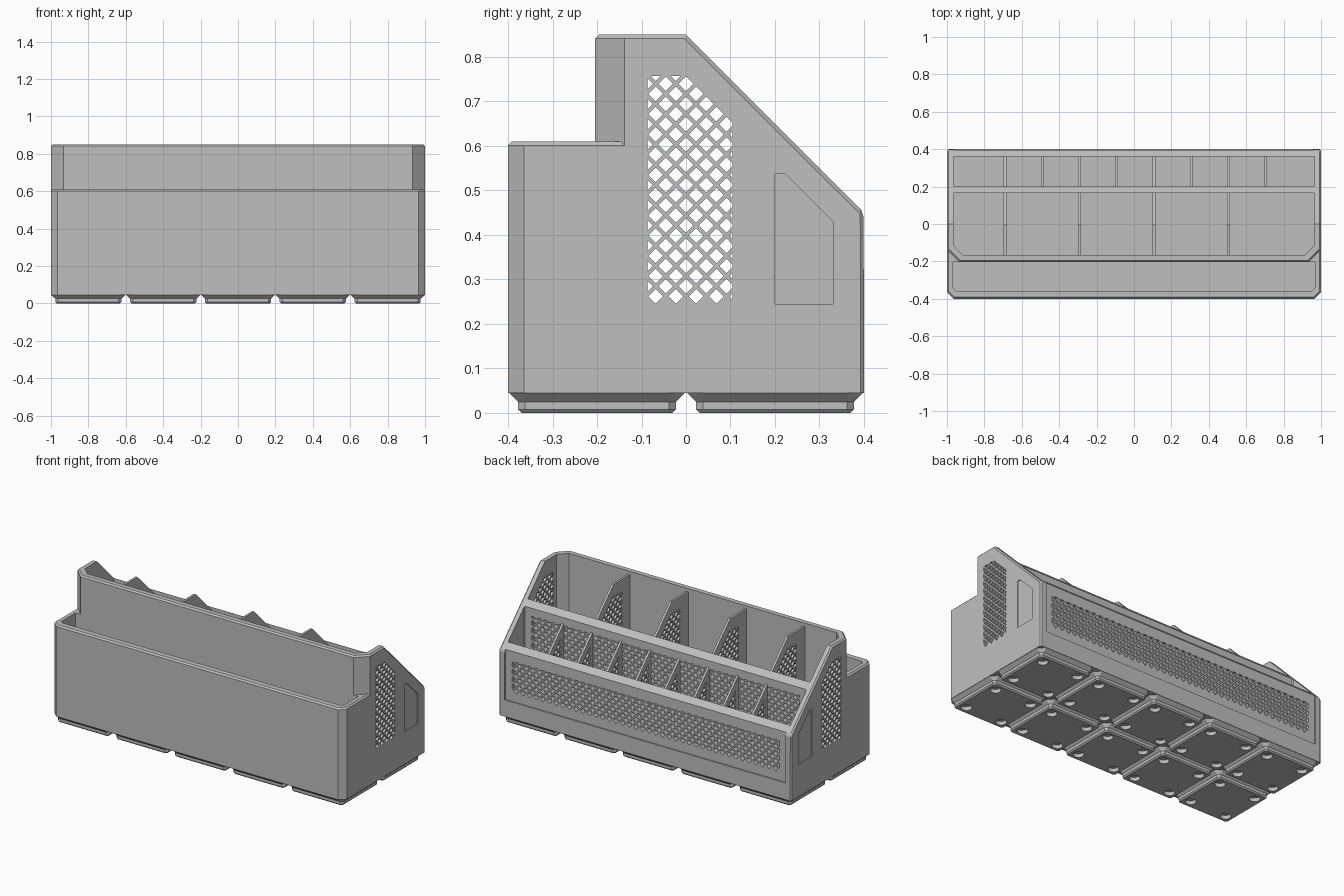
import bpy, bmesh, math

cube = bpy.data.objects.get("Cube")
if cube:
    bpy.data.objects.remove(cube, do_unlink=True)

# Single plastic colour
grey = bpy.data.materials.new("plain_grey_plastic")
grey.use_nodes = True
GREY = (0.52, 0.52, 0.52, 1)
grey.diffuse_color = GREY
for node in grey.node_tree.nodes:
    if node.type == 'BSDF_PRINCIPLED':
        node.inputs["Base Color"].default_value = GREY
        node.inputs["Roughness"].default_value = 0.6


def prism(bm, axis, points, lo, hi):
    """Extrude a 2D outline along an axis."""
    place = {'x': lambda u, v, d: (d, u, v),
             'y': lambda u, v, d: (u, d, v),
             'z': lambda u, v, d: (u, v, d)}[axis]
    a = [bm.verts.new(place(u, v, lo)) for u, v in points]
    b = [bm.verts.new(place(u, v, hi)) for u, v in points]
    skin(bm, [a, b])


def skin(bm, rings):
    """Close a stack of rings into a solid."""
    n = len(rings[0])
    bm.faces.new(rings[0][::-1])
    bm.faces.new(rings[-1])
    for a, b in zip(rings, rings[1:]):
        for i in range(n):
            j = (i + 1) % n
            bm.faces.new((a[i], a[j], b[j], b[i]))


def make(name, bm):
    bmesh.ops.recalc_face_normals(bm, faces=bm.faces[:])
    mesh = bpy.data.meshes.new(name)
    bm.to_mesh(mesh)
    bm.free()
    mesh.materials.append(grey)
    obj = bpy.data.objects.new(name, mesh)
    bpy.context.collection.objects.link(obj)
    return obj


def solid(name, *prisms):
    bm = bmesh.new()
    for p in prisms:
        prism(bm, *p)
    return make(name, bm)


def combine(obj, tool, operation='DIFFERENCE'):
    """Apply a boolean and discard the tool."""
    tool.hide_render = True
    mod = obj.modifiers.new("boolean", 'BOOLEAN')
    mod.operation, mod.solver, mod.object = operation, 'MANIFOLD', tool
    bpy.context.view_layer.update()
    graph = bpy.context.evaluated_depsgraph_get()
    mesh = bpy.data.meshes.new_from_object(obj.evaluated_get(graph))
    obj.modifiers.clear()
    obj.data = mesh
    mesh.materials.clear()
    mesh.materials.append(grey)
    bpy.data.objects.remove(tool, do_unlink=True)


def outline(x, y0, y1, front, back=0):
    """Rectangle with cut corners at the front and back."""
    half = [(x - front, y0), (x, y0 + front)]
    half += [(x, y1 - back), (x - back, y1)] if back else [(x, y1)]
    return half + [(-u, v) for u, v in reversed(half)]


def rect(u0, u1, v0, v1):
    return [(u0, v0), (u1, v0), (u1, v1), (u0, v1)]


def lattice(axis, clip, lo, hi, pitch=0.0455, r=0.0166):
    """Staggered diamond holes trimmed to a clip outline."""
    us, vs = [p[0] for p in clip], [p[1] for p in clip]
    step = pitch / 2
    rows = int((max(vs) - min(vs)) / step) + 1
    cols = int(max(abs(u) for u in us) / pitch) + 2
    bm = bmesh.new()
    for k in range(rows):
        v = min(vs) + 0.017 + k * step
        for i in range(-cols, cols + 1):
            u = i * pitch + (step if k % 2 == 0 else 0)
            if min(us) - r < u < max(us) + r:
                prism(bm, axis, [(u - r, v), (u, v - r), (u + r, v), (u, v + r)], lo, hi)
    holes = make("lattice_cutter", bm)
    combine(holes, solid("clip", (axis, clip, lo - 0.01, hi + 0.01)), 'INTERSECT')
    return holes


def bevel_rim(bm, size=0.009):
    """Chamfer the edges between upper faces and the walls."""
    bmesh.ops.recalc_face_normals(bm, faces=bm.faces[:])
    bm.normal_update()
    rim = [e for e in bm.edges
           if sorted(f.normal.z > 0.5 for f in e.link_faces) == [False, True]]
    bmesh.ops.bevel(bm, geom=rim, offset=size, segments=1, affect='EDGES')


BASE, FLOOR, TOP, STEP = 0.045, 0.067, 0.85, 0.61

# Outer shell: low front bin plus tall sloped rear section
bm = bmesh.new()
prism(bm, 'z', outline(1, -0.4, 0.1, 0.036), BASE, STEP)
bevel_rim(bm)
body = make("organizer_body", bm)

bm = bmesh.new()
prism(bm, 'z', outline(1, -0.204, 0.4, 0.066, 0.008), BASE, TOP)
cut = bmesh.ops.bisect_plane(bm, geom=bm.verts[:] + bm.edges[:] + bm.faces[:],
                             plane_co=(0, 0, TOP), plane_no=(0, 1, 1), clear_outer=True)
bmesh.ops.holes_fill(bm, edges=[e for e in bm.edges if e.is_boundary])
bevel_rim(bm)
combine(body, make("rear_shell", bm), 'UNION')
# Solid ledge at the front corners of the tall section
combine(body, solid("corner_ledges", ('z', rect(0.93, 0.998, -0.22, -0.13), BASE + 0.01, STEP - 0.01),
                    ('z', rect(-0.998, -0.93, -0.22, -0.13), BASE + 0.01, STEP - 0.01)), 'UNION')

# Compartments
combine(body, solid("cavities",
                    ('z', outline(0.967, -0.357, -0.204, 0.016), FLOOR, 1),
                    ('z', outline(0.965, -0.165, 0.167, 0.05), FLOOR, 1),
                    ('z', outline(0.965, 0.2, 0.36, 0.004), FLOOR, 1)))

# Recessed back panel and side label panels
combine(body, solid("back_recess", ('y', rect(-0.96, 0.96, 0.148, 0.6), 0.392, 0.5)))
label = [(0.2, 0.245), (0.33, 0.245), (0.33, 0.43), (0.222, 0.538), (0.2, 0.538)]
combine(body, solid("label_recess", ('x', label, 0.994, 1.1), ('x', label, -1.1, -0.994)))

# Lattice windows in the sides, the back wall and the middle wall
window = [(-0.086, 0.245), (0.104, 0.245), (0.104, 0.655), (0.004, 0.757), (-0.086, 0.757)]
combine(body, lattice('x', window, -1.1, 1.1))
combine(body, lattice('y', rect(-0.915, 0.915, 0.2, 0.395), 0.33, 0.45))
combine(body, lattice('y', rect(-0.915, 0.915, 0.2, 0.6), 0.1, 0.25))


def dividers(name, profile, positions, clip):
    t = 0.007
    obj = solid(name, *[('x', profile, x - t, x + t) for x in positions])
    combine(obj, lattice('x', clip, -0.9, 0.9))


# Dividers of the large and the small compartments
spacing = 0.3985
large = [-0.69 + spacing * i for i in range(4)]
small = [-0.69 + spacing / 2 * i for i in range(8)]
dividers("large_dividers", [(-0.17, FLOOR - 0.01), (0.17, FLOOR - 0.01), (0.17, 0.655),
                            (-0.005, 0.83), (-0.17, 0.83)], large, window)
dividers("small_dividers", [(0.195, FLOOR - 0.01), (0.365, FLOOR - 0.01), (0.365, 0.445), (0.195, 0.615)],
         small, [(0.225, 0.2), (0.335, 0.2), (0.335, 0.425), (0.225, 0.535)])

# Stepped feet, one per grid cell, with round magnet pockets
bm = bmesh.new()
pockets = bmesh.new()
for cx in [-0.8 + 0.4 * i for i in range(5)]:
    for cy in (-0.2, 0.2):
        rings = []
        for half, corner, z in ((0.1695, 0.008, 0), (0.177, 0.015, 0.0076),
                                (0.177, 0.015, 0.025), (0.199, 0.036, BASE + 0.001)):
            rings.append([bm.verts.new((cx + u, cy + v, z))
                          for u, v in outline(half, -half, half, corner, corner)])
        skin(bm, rings)
        for sx in (-1, 1):
            for sy in (-1, 1):
                circle = [(cx + sx * 0.124 + 0.031 * math.cos(a * math.pi / 6),
                           cy + sy * 0.124 + 0.031 * math.sin(a * math.pi / 6)) for a in range(12)]
                prism(pockets, 'z', circle, -0.02, 0.023)
feet = make("base_feet", bm)
combine(feet, make("magnet_pockets", pockets))
